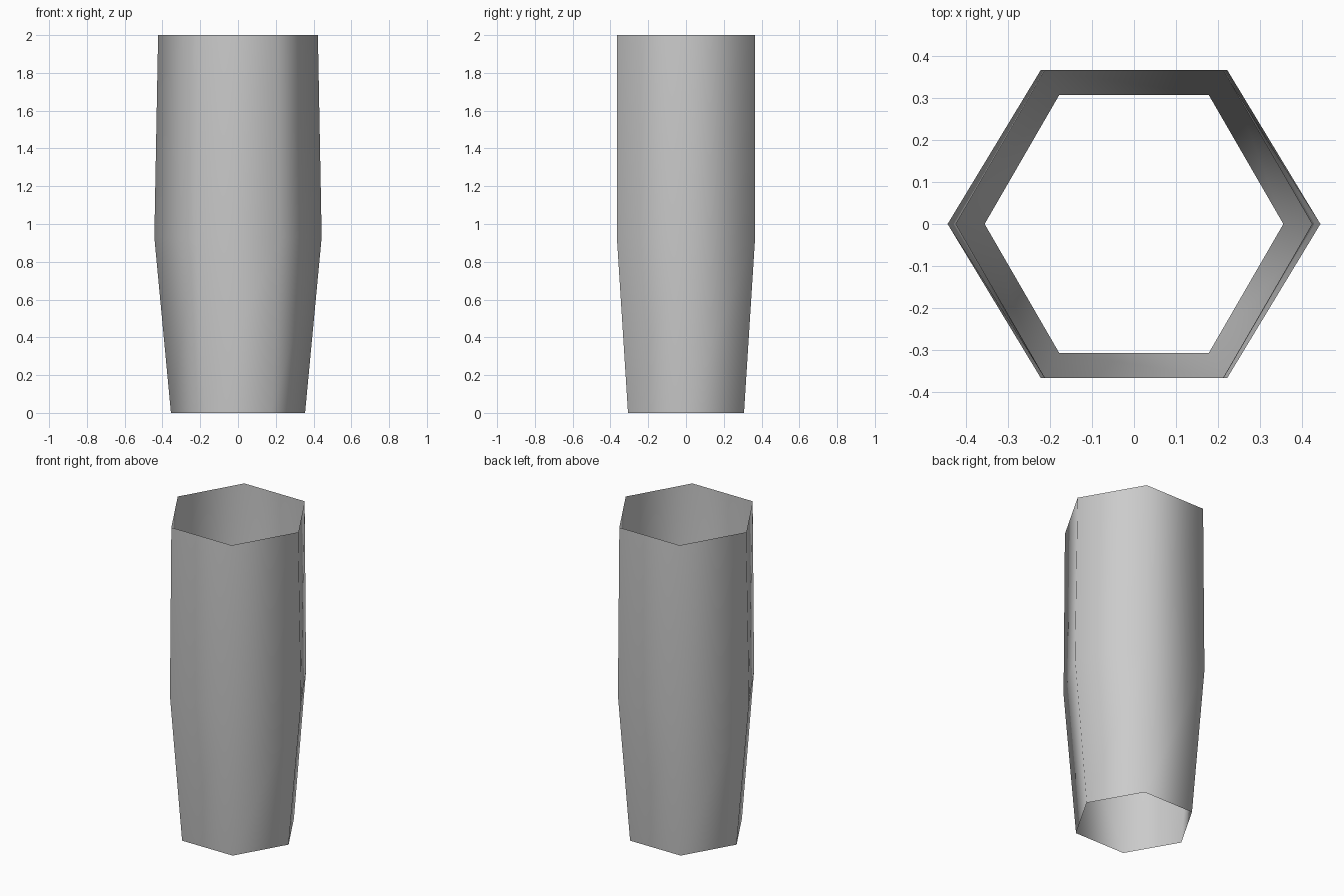
import bpy, bmesh, math

if "Cube" in bpy.data.objects:
    bpy.data.objects.remove(bpy.data.objects["Cube"])

# Hexagonal ring profile: (height, corner half width, flat half depth)
RINGS = [(0.0, 0.355, 0.307), (0.93, 0.443, 0.366), (2.0, 0.423, 0.366)]
SIDES = 6

grey = bpy.data.materials.new("light grey")
grey.diffuse_color = (0.6, 0.6, 0.6, 1)
grey.use_nodes = True
grey.node_tree.nodes["Principled BSDF"].inputs["Base Color"].default_value = grey.diffuse_color

# Open tube: three hexagons joined by side faces
bm = bmesh.new()
loops = []
for z, half_x, half_y in RINGS:
    sy = half_y / math.sin(math.pi / 3)
    loops.append([bm.verts.new((half_x * math.cos(i * math.tau / SIDES),
                                sy * math.sin(i * math.tau / SIDES), z))
                  for i in range(SIDES)])
for low, high in zip(loops, loops[1:]):
    for i in range(SIDES):
        j = (i + 1) % SIDES
        bm.faces.new((low[i], low[j], high[j], high[i])).smooth = True

mesh = bpy.data.meshes.new("hexagonal_tube")
bm.to_mesh(mesh)
bm.free()
mesh.materials.append(grey)
tube = bpy.data.objects.new("hexagonal_tube", mesh)
bpy.context.collection.objects.link(tube)
